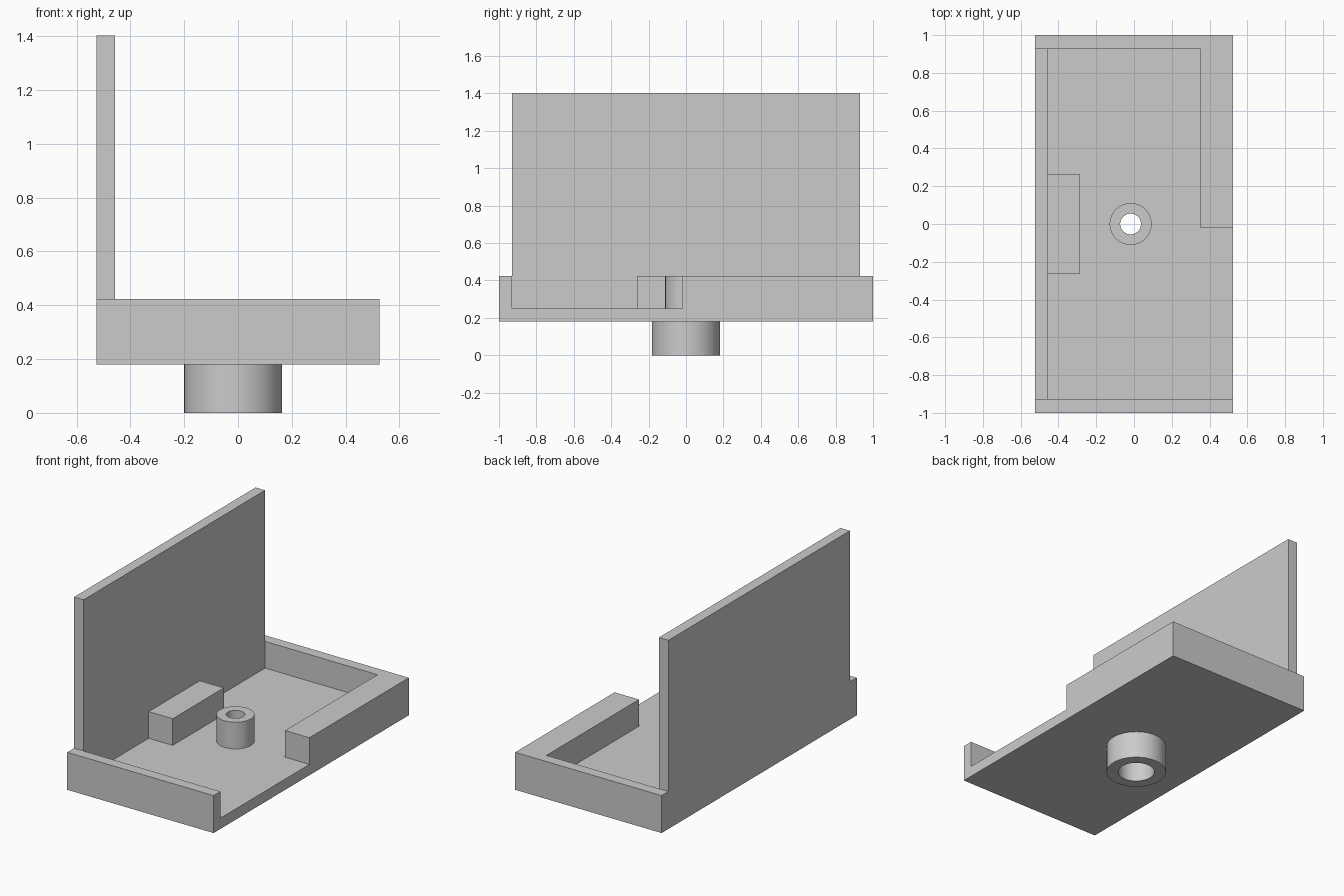
import bpy
import bmesh
import math
from mathutils import Vector

default = bpy.data.objects.get("Cube")
if default:
    bpy.data.objects.remove(default, do_unlink=True)

grey = bpy.data.materials.new("plain grey")
grey.use_nodes = True
colour = (0.6, 0.6, 0.6, 1)
grey.diffuse_color = colour
grey.node_tree.nodes["Principled BSDF"].inputs["Base Color"].default_value = colour

# Shared dimensions
HALF_X, HALF_Y = 0.525, 1.0
BASE, FLOOR, RIM, TOP = 0.18, 0.25, 0.423, 1.403
INNER_X, INNER_Y = -0.457, 0.93
SHELF_X, SHELF_Y = 0.35, -0.018
AXIS_X = -0.018
BORE, POST, SOCKET = 0.055, 0.111, 0.182


def make_object(name, bm):
    bmesh.ops.recalc_face_normals(bm, faces=bm.faces)
    mesh = bpy.data.meshes.new(name)
    bm.to_mesh(mesh)
    bm.free()
    mesh.materials.append(grey)
    obj = bpy.data.objects.new(name, mesh)
    bpy.context.collection.objects.link(obj)
    return obj


def box(name, low, high):
    low, high = Vector(low), Vector(high)
    bm = bmesh.new()
    bmesh.ops.create_cube(bm, size=1)
    for v in bm.verts:
        v.co = (low + high) / 2 + v.co * (high - low)
    return make_object(name, bm)


def tube(name, outer, inner, z0, z1, sides=64):
    """Ring around the bore axis; a zero inner radius gives a solid cylinder."""
    bm = bmesh.new()
    if inner:
        profile = [(outer, z0), (outer, z1), (inner, z1), (inner, z0)]
        rings = []
        for i in range(sides):
            a = math.tau * i / sides
            rings.append([bm.verts.new((AXIS_X + r * math.cos(a), r * math.sin(a), z))
                          for r, z in profile])
        for i, ring in enumerate(rings):
            following = rings[(i + 1) % sides]
            for k in range(4):
                n = (k + 1) % 4
                bm.faces.new((ring[k], following[k], following[n], ring[n]))
    else:
        bmesh.ops.create_cone(bm, cap_ends=True, segments=sides, radius1=outer,
                              radius2=outer, depth=z1 - z0)
        bmesh.ops.translate(bm, vec=(AXIS_X, 0, (z0 + z1) / 2), verts=bm.verts)
    return make_object(name, bm)


def activate(obj):
    bpy.ops.object.select_all(action='DESELECT')
    obj.select_set(True)
    bpy.context.view_layer.objects.active = obj


def cut(obj, cutter):
    cutter.hide_render = True
    mod = obj.modifiers.new("cut", 'BOOLEAN')
    mod.operation = 'DIFFERENCE'
    mod.solver = 'EXACT'
    mod.object = cutter
    activate(obj)
    bpy.ops.object.modifier_apply(modifier=mod.name)
    bpy.data.objects.remove(cutter, do_unlink=True)


# Tray with its pocket, open side and screw hole
tray = box("tray", (-HALF_X, -HALF_Y, BASE), (HALF_X, HALF_Y, RIM))
cut(tray, box("pocket_cutter", (INNER_X, -INNER_Y, FLOOR), (SHELF_X, INNER_Y, TOP)))
cut(tray, box("opening_cutter", (0, -INNER_Y, FLOOR), (1, SHELF_Y, TOP)))
cut(tray, tube("hole_cutter", BORE, 0, 0, TOP))

# Tall panel along the right-hand rim, and the block beside it
box("tall_panel", (-HALF_X, -INNER_Y, RIM), (INNER_X, INNER_Y, TOP))
box("side_block", (INNER_X, -0.262, FLOOR), (-0.285, 0.262, RIM))

# Hollow post on the floor and wider socket underneath
for part in (tube("hollow_post", POST, BORE, FLOOR, RIM),
             tube("bottom_socket", SOCKET, POST, 0, BASE),
             tray):
    activate(part)
    bpy.ops.object.shade_smooth_by_angle(angle=math.radians(30))
